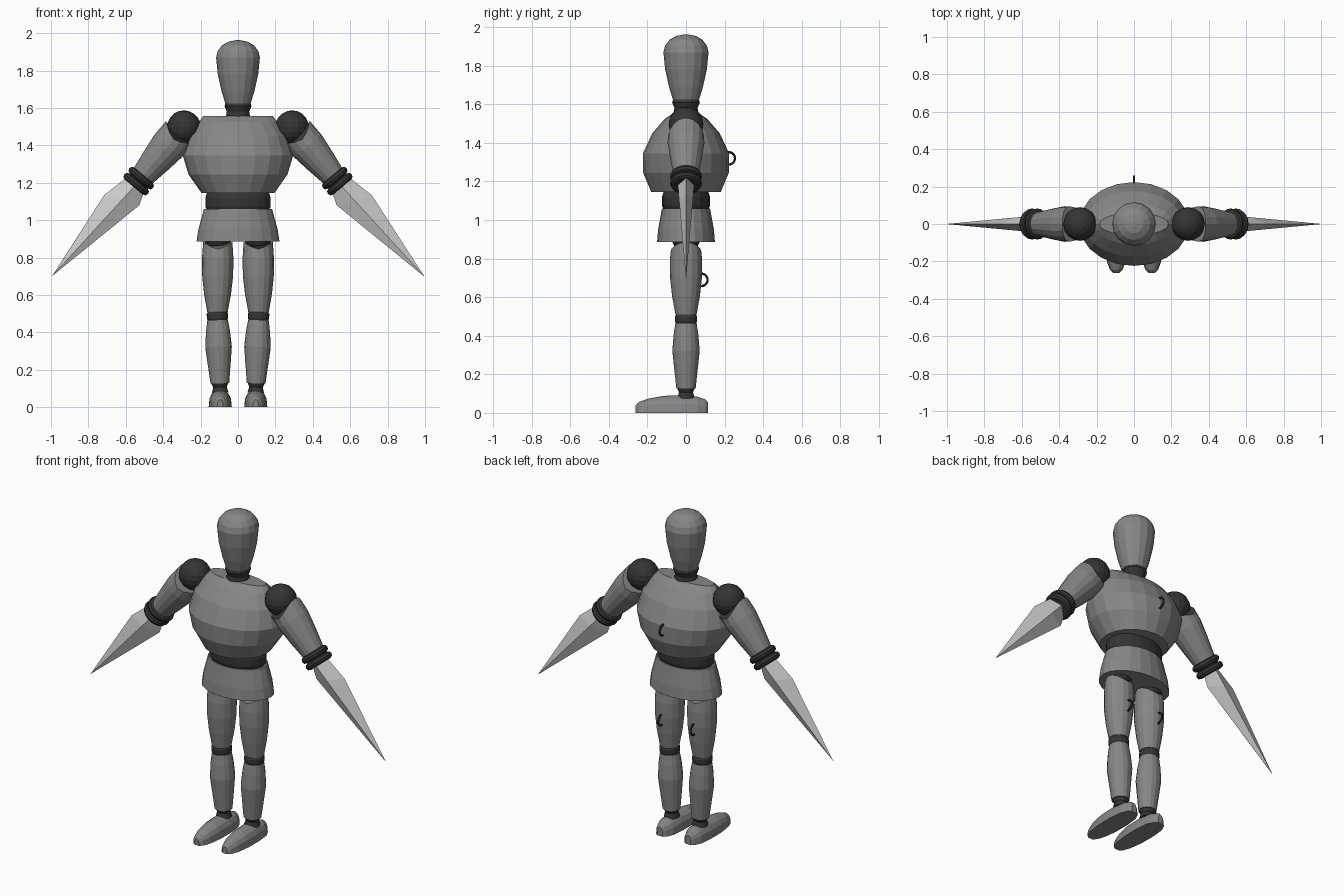
import bpy, bmesh
from math import pi, sin, cos
from mathutils import Matrix, Vector

if "Cube" in bpy.data.objects:
    bpy.data.objects.remove(bpy.data.objects["Cube"], do_unlink=True)


def material(name, value):
    m = bpy.data.materials.new(name)
    m.use_nodes = True
    colour = (value, value, value, 1)
    m.diffuse_color = colour
    m.node_tree.nodes["Principled BSDF"].inputs["Base Color"].default_value = colour
    return m


BODY = material("body grey", 0.24)
JOINT = material("joint dark grey", 0.035)
BLADE = material("blade light grey", 0.6)


def finish(bm, name, mat):
    bmesh.ops.recalc_face_normals(bm, faces=bm.faces)
    me = bpy.data.meshes.new(name)
    bm.to_mesh(me)
    bm.free()
    me.materials.append(mat)
    ob = bpy.data.objects.new(name, me)
    bpy.context.collection.objects.link(ob)
    return ob


def skin(name, rings, mat, matrix=Matrix(), closed=False):
    """Bridge equal rings of points; cap the ends, or join them into a loop."""
    bm = bmesh.new()
    loops = [[bm.verts.new(matrix @ Vector(p)) for p in ring] for ring in rings]
    pairs = list(zip(loops, loops[1:]))
    if closed:
        pairs.append((loops[-1], loops[0]))
    else:
        bm.faces.new(loops[0])
        bm.faces.new(loops[-1])
    n = len(loops[0])
    for a, b in pairs:
        for i in range(n):
            j = (i + 1) % n
            bm.faces.new((a[i], a[j], b[j], b[i]))
    bmesh.ops.remove_doubles(bm, verts=bm.verts, dist=1e-5)
    return finish(bm, name, mat)


def frame(a, b):
    """Local z runs from a to b (x, z points); local y stays the world y."""
    origin = Vector((a[0], 0, a[1]))
    z = (Vector((b[0], 0, b[1])) - origin).normalized()
    y = Vector((0, 1, 0))
    m = Matrix((y.cross(z), y, z)).transposed().to_4x4()
    m.translation = origin
    return m


def turned(name, profile, mat, matrix=Matrix(), n=16, fork=0):
    """Lofted ellipses (rx, ry, z); fork pulls the first ring into two prongs."""
    rings = []
    for k, (rx, ry, z) in enumerate(profile):
        ring = []
        for i in range(n):
            t = 2 * pi * i / n
            lift = fork * abs(cos(t)) ** 1.5 if k == 0 else 0
            ring.append((rx * cos(t), ry * sin(t), z - lift))
        rings.append(ring)
    return skin(name, rings, mat, matrix)


def round_profile(pairs):
    return [(r, r, z) for r, z in pairs]


def ball(name, centre, radius, mat):
    bm = bmesh.new()
    bmesh.ops.create_uvsphere(bm, u_segments=16, v_segments=10, radius=radius,
                              matrix=Matrix.Translation(centre))
    finish(bm, name, mat)


def ring(name, major, minor, mat, matrix, n=20, m=8):
    rings = []
    for i in range(n):
        t = 2 * pi * i / n
        rings.append([((major + minor * cos(2 * pi * j / m)) * cos(t),
                       (major + minor * cos(2 * pi * j / m)) * sin(t),
                       minor * sin(2 * pi * j / m)) for j in range(m)])
    skin(name, rings, mat, matrix, closed=True)


def hook(name, x, y, z):
    ring(name, 0.032, 0.006, JOINT,
         Matrix.Translation((x, y, z)) @ Matrix.Rotation(pi / 2, 4, "Y"))


# Head and neck
turned("head", round_profile([
    (0.068, 1.625), (0.088, 1.69), (0.108, 1.78), (0.117, 1.87), (0.108, 1.905),
    (0.085, 1.935), (0.05, 1.955), (0.012, 1.962)]), BODY)
turned("neck", round_profile([
    (0.066, 1.55), (0.06, 1.58), (0.072, 1.61), (0.066, 1.63)]), JOINT)

# Trunk
turned("chest", [(0.195, 0.18, 1.145), (0.265, 0.222, 1.245), (0.295, 0.224, 1.345),
                 (0.265, 0.175, 1.45), (0.21, 0.11, 1.525), (0.185, 0.06, 1.558)],
       BODY, n=20)
turned("waist", [(0.165, 0.115, 1.05), (0.175, 0.125, 1.075), (0.175, 0.125, 1.12),
                 (0.165, 0.115, 1.15)], JOINT, n=20)
turned("pelvis", [(0.222, 0.15, 0.885), (0.212, 0.145, 0.95), (0.182, 0.125, 1.06)],
       BODY, n=20)
hook("back_hook", 0, 0.222, 1.32)

for side, s in (("left", 1), ("right", -1)):
    # Arm
    shoulder = (0.289 * s, 1.497)
    elbow = (0.53 * s, 1.21)
    tip = (0.995 * s, 0.70)
    ball(side + "_shoulder", (shoulder[0], 0, shoulder[1]), 0.09, JOINT)
    arm = frame(shoulder, elbow)
    turned(side + "_upper_arm", round_profile([
        (0.094, 0.085), (0.095, 0.13), (0.082, 0.23), (0.064, 0.345)]),
        BODY, arm, fork=0.05)
    turned(side + "_elbow", round_profile([(0.062, 0.335), (0.062, 0.415)]), JOINT, arm)
    for k, along in enumerate((0.355, 0.397)):
        ring(f"{side}_elbow_ring_{k + 1}", 0.063, 0.02, JOINT,
             arm @ Matrix.Translation((0, 0, along)))

    # Blade, with its two edges swelling at different lengths
    blade = frame((0.555 * s, 1.18), tip)
    e = 0.064
    skin(side + "_blade", [
        [(-e * s, 0, 0), (0, -0.042, 0), (e * s, 0, 0), (0, 0.042, 0)],
        [(-0.087 * s, 0, 0.143), (0, -0.036, 0.1), (0.088 * s, 0, 0.056), (0, 0.036, 0.1)],
        [(-0.001, 0, 0.65), (0, -0.001, 0.65), (0.001, 0, 0.65), (0, 0.001, 0.65)]],
        BLADE, blade)

    # Leg
    hip, knee, ankle = (0.108 * s, 0.885), (0.11 * s, 0.487), (0.096 * s, 0.1)
    ball(side + "_hip", (hip[0], 0, 0.91), 0.075, JOINT)
    thigh = frame(hip, knee)
    turned(side + "_thigh", round_profile([
        (0.078, 0.04), (0.084, 0.09), (0.083, 0.18), (0.072, 0.28), (0.055, 0.375)]),
        BODY, thigh, fork=0.04)
    hook(side + "_thigh_hook", 0.109 * s, 0.08, 0.69)
    shin = frame(knee, ankle)
    turned(side + "_knee", round_profile([
        (0.048, -0.03), (0.057, -0.012), (0.057, 0.012), (0.048, 0.03)]), JOINT, shin)
    turned(side + "_shin", round_profile([
        (0.055, 0.022), (0.064, 0.08), (0.071, 0.165), (0.062, 0.25), (0.05, 0.36)]),
        BODY, shin)
    turned(side + "_ankle", round_profile([
        (0.042, 0.345), (0.045, 0.36), (0.036, 0.38), (0.045, 0.41)]), JOINT, shin)

    # Foot: flat-soled arches (y, half width, height) from toe to heel
    sections = [(-0.262, 0.015, 0.04), (-0.245, 0.034, 0.056), (-0.2, 0.05, 0.073),
                (-0.12, 0.061, 0.088), (-0.02, 0.062, 0.092), (0.06, 0.054, 0.084),
                (0.1, 0.036, 0.07), (0.115, 0.018, 0.055)]
    foot = []
    for y, w, h in sections:
        arch = [pi * i / 8 for i in range(9)]
        foot.append([(0.095 * s + w * cos(t), y, h * sin(t) ** 0.7 if 0 < t < 3.1 else 0)
                     for t in arch])
    skin(side + "_foot", foot, BODY)
